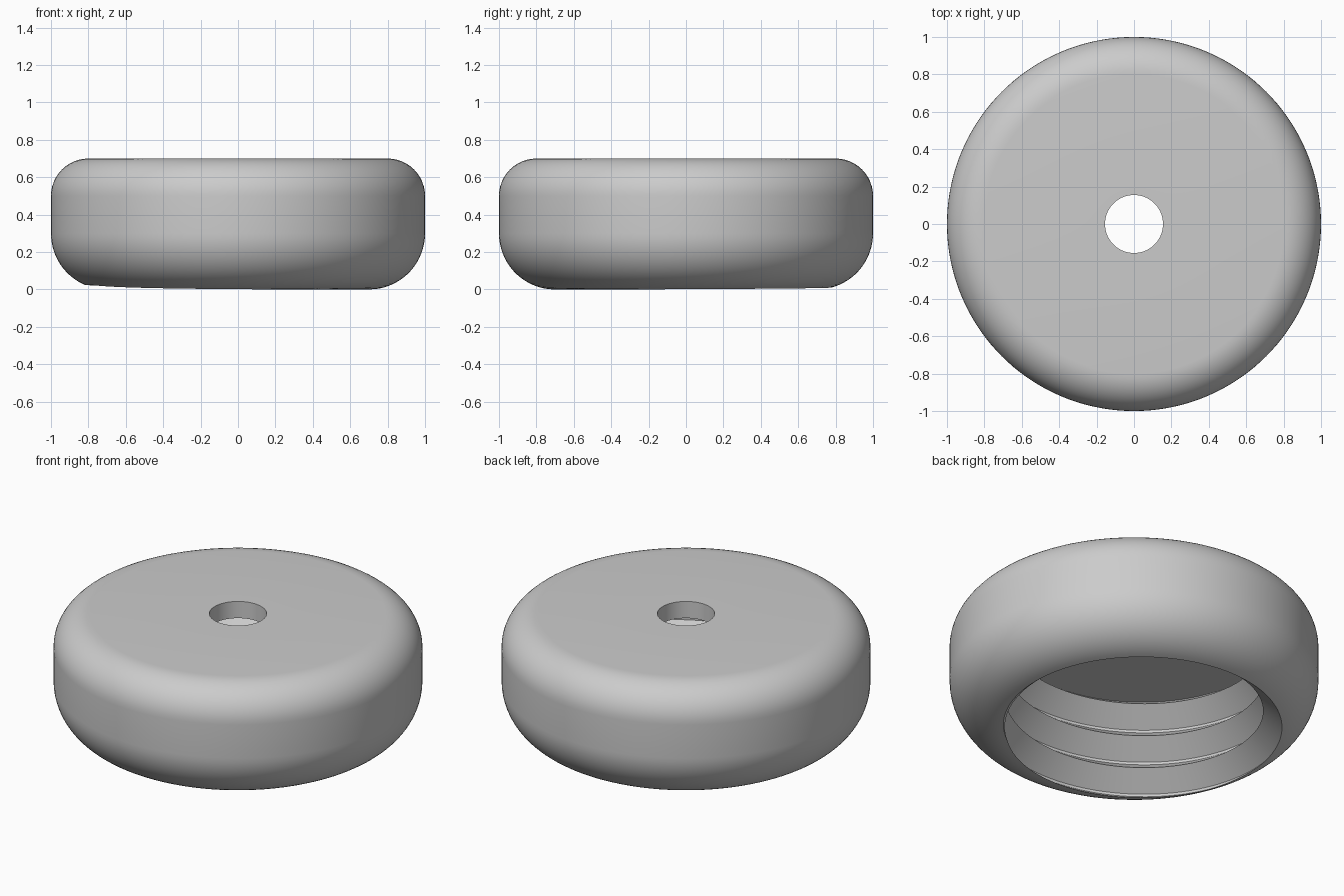
import bpy
import bmesh
from math import sin, cos, acos, sqrt, pi, radians

default_cube = bpy.data.objects.get("Cube")
if default_cube:
    bpy.data.objects.remove(default_cube, do_unlink=True)

SEGMENTS = 144
HEIGHT, CEILING, HOLE = 0.70, 0.60, 0.155
TOP_FILLET, LOW_FILLET = 0.20, 0.30
PITCH, CREST, ROOT = 0.20, 0.70, 0.815
UPPER_FLANK, LAND = 0.10, 0.016          # heights inside one thread pitch
PHASE = radians(157)                     # where the groove meets the rim

# One pitch of thread: groove land, lower groove edge, crest
STEPS = [(0, ROOT), (LAND, ROOT), (PITCH - UPPER_FLANK + LAND, CREST)]


def thread_rows(angle):
    """Breakpoints (radius, height) of the helix at one angle."""
    lift = PITCH * (angle - PHASE) / (2 * pi)
    return [(r, lift + k * PITCH + dz) for k in range(-2, 6) for dz, r in STEPS]


def radius_at(rows, z):
    for (r0, z0), (r1, z1) in zip(rows, rows[1:]):
        if z0 <= z <= z1:
            return r0 + (r1 - r0) * (z - z0) / (z1 - z0)
    return ROOT


def section(angle):
    """Closed outline of the cap wall at one angle."""
    rows = thread_rows(angle)
    # Rim: where the thread runs out through the lower rounding
    rim_z = 0.0
    for _ in range(12):
        rim_r = radius_at(rows, rim_z)
        rim_z = LOW_FILLET - sqrt(LOW_FILLET**2 - (rim_r - 1 + LOW_FILLET)**2)
    pts = [(HOLE, HEIGHT)]
    for i in range(13):
        a = pi / 2 * (1 - i / 12)
        pts.append((1 + TOP_FILLET * (cos(a) - 1), HEIGHT + TOP_FILLET * (sin(a) - 1)))
    end = acos(min(1, max(0, (rim_r - 1 + LOW_FILLET) / LOW_FILLET)))
    for i in range(17):
        a = end * i / 16
        pts.append((1 + LOW_FILLET * (cos(a) - 1), LOW_FILLET * (1 - sin(a))))
    for _, z in rows:
        z = min(max(z, rim_z), CEILING)
        pts.append((radius_at(rows, z), z))
    pts.append((HOLE, CEILING))
    return pts


# Threaded cap: sweep the section once around the axis
bm = bmesh.new()
columns = []
for s in range(SEGMENTS + 1):
    t = 2 * pi * s / SEGMENTS
    columns.append([bm.verts.new((r * cos(t), r * sin(t), z)) for r, z in section(t)])
for a, b in zip(columns, columns[1:]):
    for i in range(len(a)):
        j = (i + 1) % len(a)
        bm.faces.new((a[i], a[j], b[j], b[i]))
bmesh.ops.remove_doubles(bm, verts=bm.verts, dist=0.0004)
bmesh.ops.recalc_face_normals(bm, faces=bm.faces)
mesh = bpy.data.meshes.new("threaded_cap")
bm.to_mesh(mesh)
bm.free()

cap = bpy.data.objects.new("threaded_cap", mesh)
bpy.context.collection.objects.link(cap)

grey = bpy.data.materials.new("light_grey")
grey.use_nodes = True
grey.diffuse_color = (0.6, 0.6, 0.6, 1)
grey.node_tree.nodes["Principled BSDF"].inputs["Base Color"].default_value = (0.6, 0.6, 0.6, 1)
mesh.materials.append(grey)

bpy.ops.object.select_all(action="DESELECT")
cap.select_set(True)
bpy.context.view_layer.objects.active = cap
bpy.ops.object.shade_smooth_by_angle(angle=radians(30))
